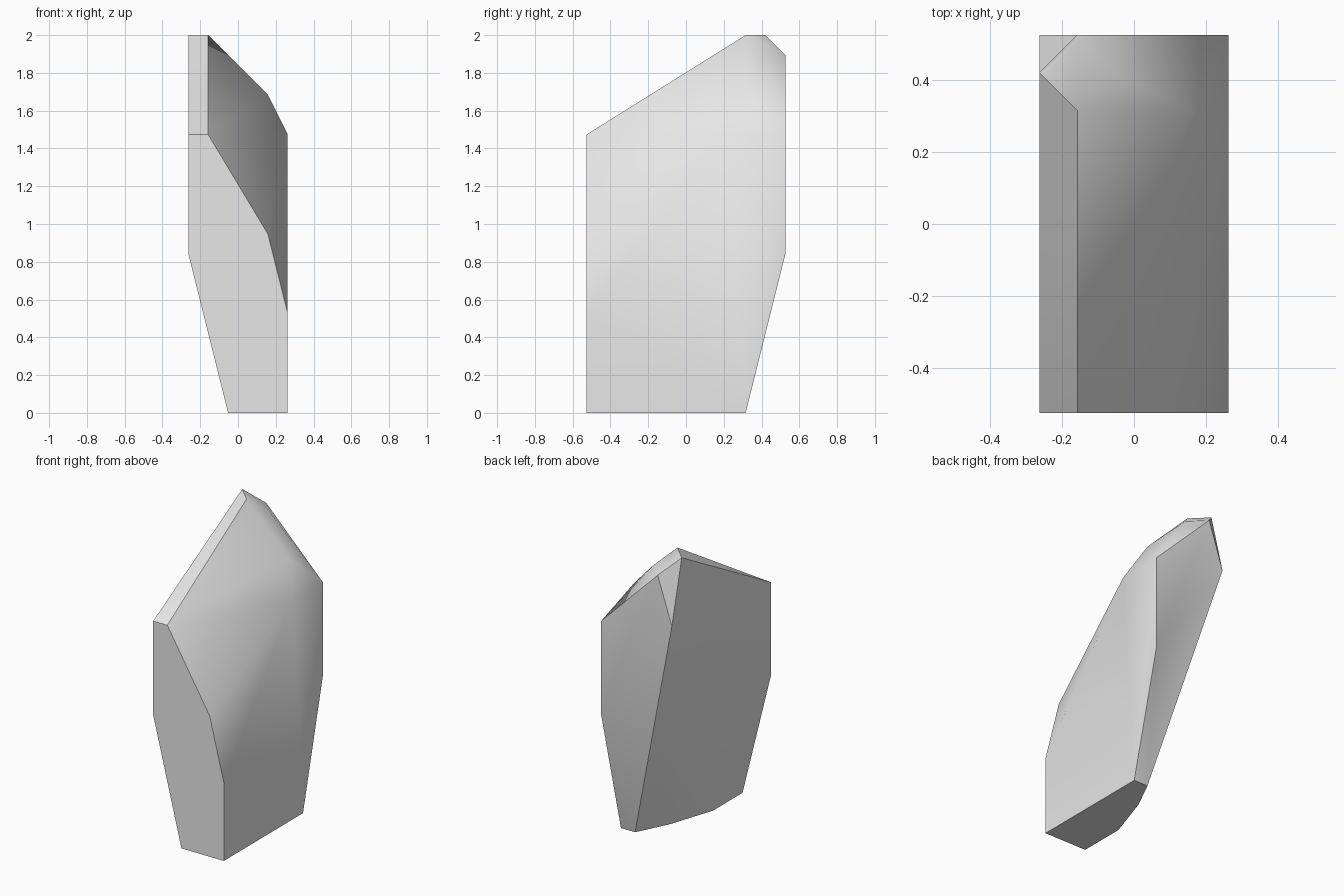
import bpy
import bmesh
import math

default_cube = bpy.data.objects.get("Cube")
if default_cube:
    bpy.data.objects.remove(default_cube, do_unlink=True)

# Corners sit on a coarse lattice: 5 wide, 10 deep, 19 tall
UNIT = 2 / 19
HALF_WIDTH, HALF_DEPTH = 2.5, 5

front_corners = [(x, 0, z) for x, z in
                 [(0, 8), (2, 0), (5, 0), (5, 5), (4, 9), (1, 14), (0, 14)]]
base_corners = [(x, y, 0) for x, y in
                [(2, 3), (3, 6), (4, 8), (5, 8)]]
back_corners = [(x, 10, z) for x, z in
                [(5, 8), (5, 14), (1, 18), (0, 15)]]
peak_corners = [(1, 8, 19), (0, 9, 19), (2, 9, 18), (4, 8, 16), (5, 7, 14)]


def make_material(name, colour):
    material = bpy.data.materials.new(name)
    material.use_nodes = True
    material.diffuse_color = colour
    shader = next(n for n in material.node_tree.nodes
                  if n.type == 'BSDF_PRINCIPLED')
    shader.inputs["Base Color"].default_value = colour
    return material


# Faceted boulder: the convex skin stretched over all the corners
bm = bmesh.new()
for x, y, z in front_corners + base_corners + back_corners + peak_corners:
    bm.verts.new(((x - HALF_WIDTH) * UNIT, (y - HALF_DEPTH) * UNIT, z * UNIT))
hull = bmesh.ops.convex_hull(bm, input=bm.verts[:])
spare = {e for e in hull["geom_interior"] + hull["geom_unused"]
         if isinstance(e, bmesh.types.BMVert)}
bmesh.ops.delete(bm, geom=list(spare), context='VERTS')
bmesh.ops.recalc_face_normals(bm, faces=bm.faces[:])

mesh = bpy.data.meshes.new("rock")
bm.to_mesh(mesh)
bm.free()
rock = bpy.data.objects.new("rock", mesh)
bpy.context.collection.objects.link(rock)
mesh.materials.append(make_material("stone grey", (0.8, 0.8, 0.8, 1)))

# Soft shading over shallow facets, crisp edges elsewhere
bpy.ops.object.select_all(action='DESELECT')
rock.select_set(True)
bpy.context.view_layer.objects.active = rock
bpy.ops.object.shade_smooth_by_angle(angle=math.radians(30))
